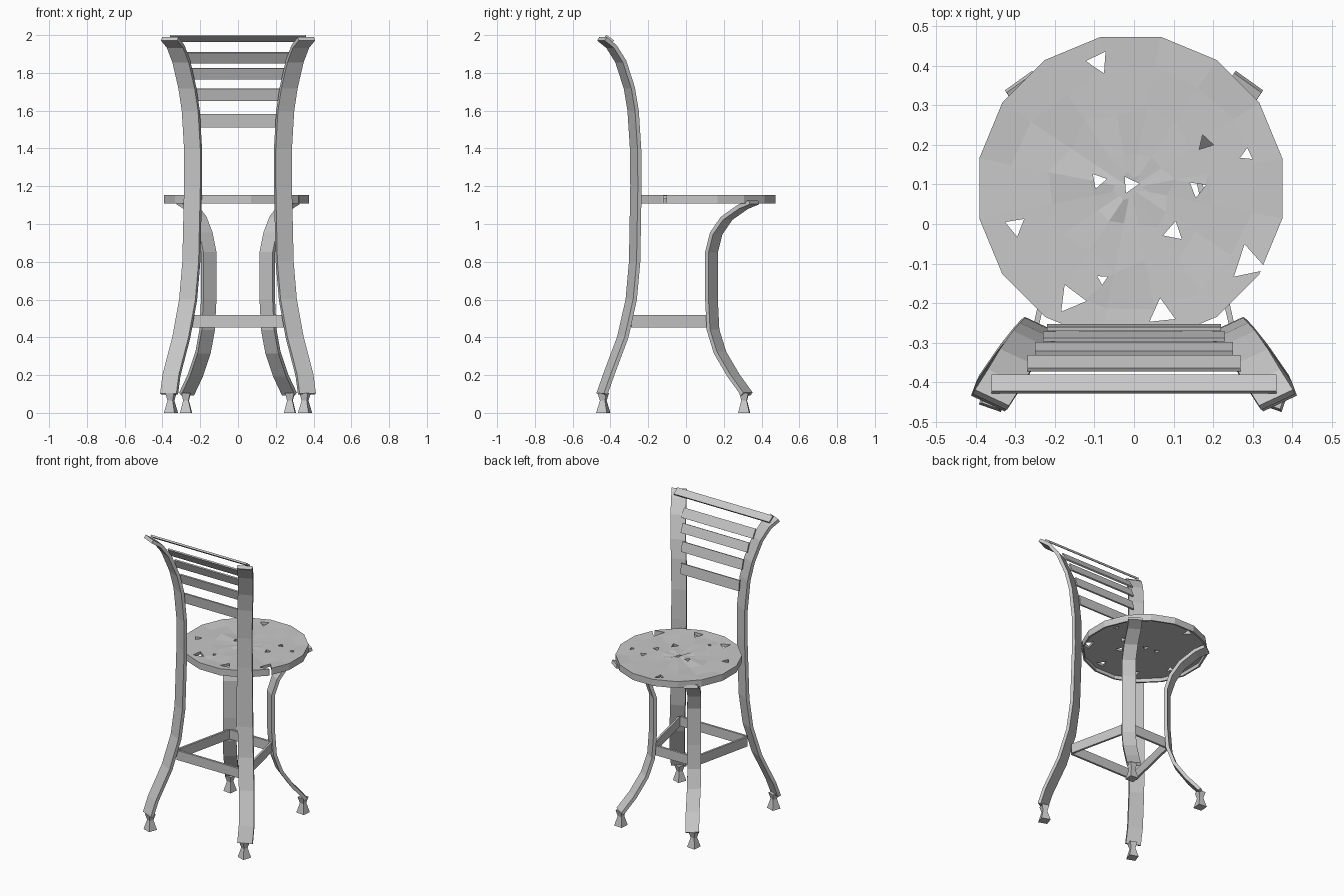
import bpy
import bmesh
import math
import random
from mathutils import Vector, Matrix

random.seed(4)
cube = bpy.data.objects.get("Cube")
if cube:
    bpy.data.objects.remove(cube, do_unlink=True)

metal = bpy.data.materials.new("worn_grey")
metal.use_nodes = True
GREY = (0.58, 0.58, 0.58, 1)
metal.diffuse_color = GREY
metal.node_tree.nodes["Principled BSDF"].inputs["Base Color"].default_value = GREY


def finish(name, bm):
    bmesh.ops.recalc_face_normals(bm, faces=bm.faces)
    mesh = bpy.data.meshes.new(name)
    bm.to_mesh(mesh)
    bm.free()
    mesh.materials.append(metal)
    obj = bpy.data.objects.new(name, mesh)
    bpy.context.collection.objects.link(obj)
    return obj


def loft(name, rings):
    """Skin a list of equal-length point loops and cap both ends."""
    bm = bmesh.new()
    loops = [[bm.verts.new(p) for p in ring] for ring in rings]
    n = len(loops[0])
    for a, b in zip(loops, loops[1:]):
        for i in range(n):
            j = (i + 1) % n
            bm.faces.new((a[i], a[j], b[j], b[i]))
    bm.faces.new(loops[0])
    bm.faces.new(loops[-1])
    return finish(name, bm)


def strip(name, path, across, width, thick):
    """Sweep a flat bar along a path, its wide side along 'across'."""
    path = [Vector(p) for p in path]
    across = Vector(across).normalized()
    rings = []
    for i, p in enumerate(path):
        tangent = path[min(i + 1, len(path) - 1)] - path[max(i - 1, 0)]
        w = across * width / 2
        t = tangent.cross(across).normalized() * thick / 2
        rings.append([p + w + t, p - w + t, p - w - t, p + w - t])
    return loft(name, rings)


def foot(name, x, y, turn):
    rings = []
    for z, r in ((0, 0.042), (0.065, 0.02), (0.105, 0.034)):
        rings.append([(x + r * math.cos(turn + k * math.pi / 2),
                       y + r * math.sin(turn + k * math.pi / 2), z) for k in range(4)])
    loft(name, rings)


# Bent legs and feet; the rear pair runs up into the backrest
rear_path = [(.365, -.445, .10), (.352, -.41, .20), (.30, -.335, .40), (.264, -.29, .60),
             (.247, -.272, .80), (.238, -.265, 1.2), (.238, -.267, 1.4), (.25, -.28, 1.6),
             (.268, -.30, 1.72), (.30, -.345, 1.86), (.33, -.395, 1.94), (.362, -.445, 1.98)]
front_path = [(.272, .322, .10), (.225, .25, .20), (.185, .18, .32), (.163, .143, .44),
              (.155, .135, .60), (.155, .135, .85), (.175, .16, .95), (.205, .215, 1.03),
              (.25, .30, 1.09), (.29, .36, 1.115)]
for side, s in (("left", 1), ("right", -1)):
    strip("rear_leg_" + side, [(s * x, y, z) for x, y, z in rear_path],
          (s * .09, .042, 0), .095, .022)
    strip("front_leg_" + side, [(s * x, y, z) for x, y, z in front_path],
          (s * .07, -.05, 0), .085, .022)
    foot("rear_foot_" + side, s * .355, -.438, .45)
    foot("front_foot_" + side, s * .275, .308, .7)
    strip("side_stretcher_" + side, [(s * .255, -.29, .485), (s * .16, .13, .485)],
          (0, 0, 1), .065, .014)

# Stretchers across the front and rear
for name, x, y in (("rear_stretcher", .25, -.30), ("front_stretcher", .16, .135)):
    strip(name, [(-x, y, .485), (x, y, .485)], (0, 0, 1), .065, .014)

# Backrest slats leaning with the curve, and the tilted top rail
for i, (x, y, z, h, lean) in enumerate(((.22, -.262, 1.547, .07, -.12),
                                        (.23, -.285, 1.685, .066, -.25),
                                        (.25, -.315, 1.795, .062, -.4),
                                        (.27, -.352, 1.88, .064, -.6))):
    strip("back_slat_%d" % (i + 1), [(-x, y, z), (x, y, z)], (0, lean, 1), h, .01)
strip("top_rail", [(-.36, -.405, 1.982), (.36, -.405, 1.982)], (0, -.04, .028), .05, .012)

# Round seat: hollow below, with a battered top sheet
CX, CY, SIDES = -.008, .09, 16


def seat_ring(r, z, jitter):
    ring = []
    for k in range(SIDES):
        a = 2 * math.pi * (k + .5) / SIDES
        rr = r + random.uniform(-jitter, jitter) * 2
        ring.append((CX + rr * math.cos(a), CY + rr * math.sin(a),
                     z - random.uniform(0, jitter)))
    return ring


seat = loft("seat", [seat_ring(r, z, j) for r, z, j in (
    (.03, 1.132, 0), (.38, 1.132, 0), (.38, 1.108, 0), (.391, 1.108, 0),
    (.391, 1.153, 0), (.30, 1.153, .008), (.20, 1.153, .01),
    (.10, 1.153, .01), (.03, 1.153, .01))])

# Chipped triangular holes through the sheet
bm = bmesh.new()
for x, y, size, turn in ((-.09, .41, .032, 1.5), (-.30, -.005, .028, 3.3), (.29, -.10, .05, 2.3),
                         (-.16, -.19, .04, .4), (.07, -.225, .038, .1), (.285, .175, .018, 2),
                         (.16, .09, .024, .9), (-.09, .11, .022, 2.8), (.10, -.02, .028, 1.9),
                         (-.01, .10, .024, .6), (.18, .205, .022, .3), (-.08, -.14, .015, 1)):
    bmesh.ops.create_cone(bm, cap_ends=True, segments=3, radius1=size, radius2=size, depth=.2,
                          matrix=Matrix.Translation((x, y, 1.14)) @ Matrix.Rotation(turn, 4, "Z"))
cutter = finish("hole_cutter", bm)
cutter.hide_render = True
cutter.hide_set(True)
cutter.display_type = "WIRE"
cut = seat.modifiers.new("holes", "BOOLEAN")
cut.operation = "DIFFERENCE"
cut.solver = "EXACT"
cut.object = cutter
